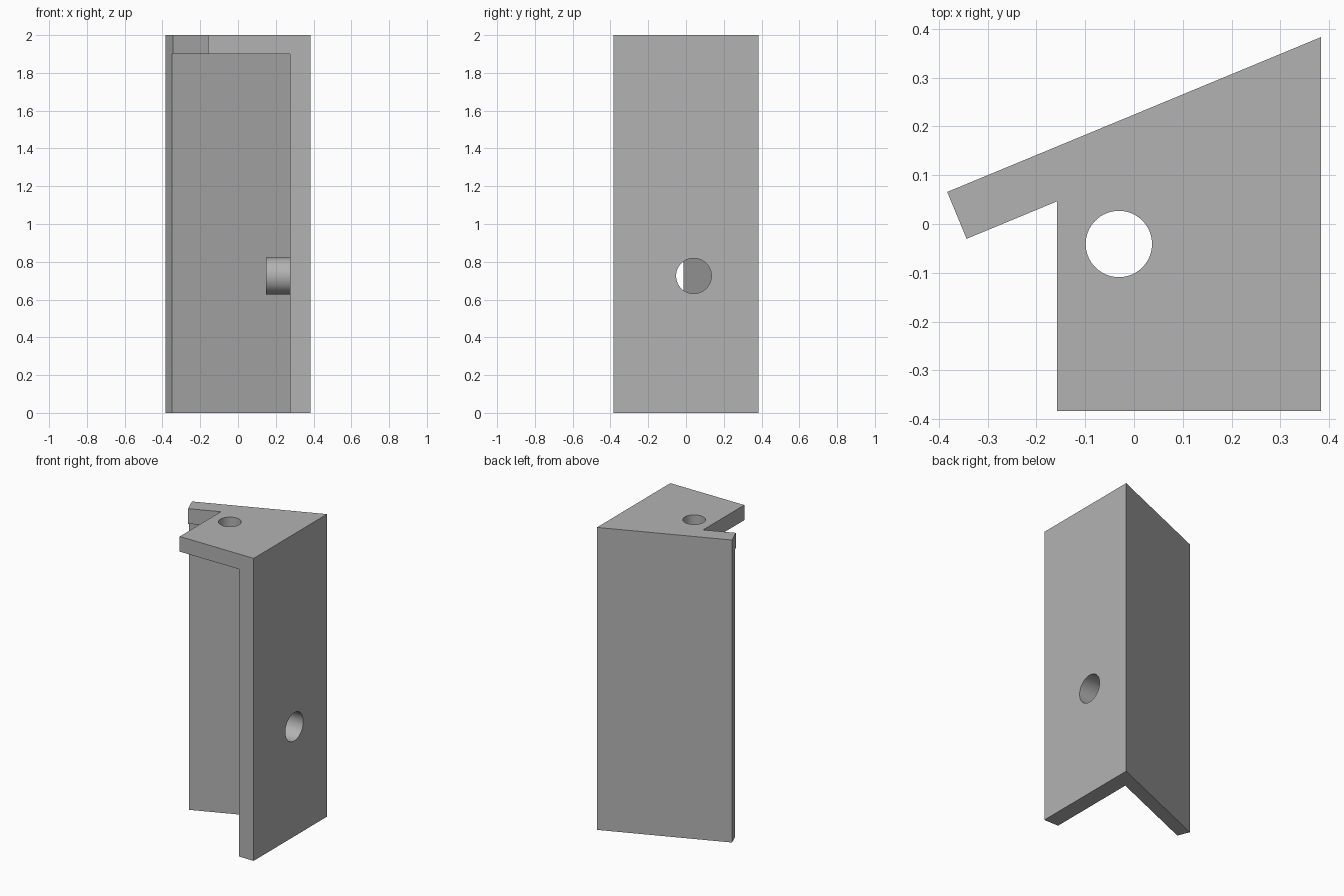
import bpy
import bmesh
from math import radians, sin, cos, tan
from mathutils import Matrix

if "Cube" in bpy.data.objects:
    bpy.data.objects.remove(bpy.data.objects["Cube"], do_unlink=True)

HALF = 0.383
HEIGHT = 2.0
TOP_THICK = 0.1
SIDE_THICK = 0.108
BACK_THICK = 0.085
ARM_THICK = 0.104
FRONT_X = -0.158
TILT = radians(22.5)

grey = bpy.data.materials.new("plain grey")
grey.use_nodes = True
grey.diffuse_color = (0.45, 0.45, 0.45, 1)
grey.node_tree.nodes["Principled BSDF"].inputs["Base Color"].default_value = grey.diffuse_color


def add_object(name, bm):
    bmesh.ops.recalc_face_normals(bm, faces=bm.faces)
    mesh = bpy.data.meshes.new(name)
    bm.to_mesh(mesh)
    bm.free()
    mesh.materials.append(grey)
    obj = bpy.data.objects.new(name, mesh)
    bpy.context.collection.objects.link(obj)
    return obj


def extrude_profile(name, points, low, high):
    bm = bmesh.new()
    face = bm.faces.new([bm.verts.new((x, y, low)) for x, y in points])
    result = bmesh.ops.extrude_face_region(bm, geom=[face])
    verts = [v for v in result["geom"] if isinstance(v, bmesh.types.BMVert)]
    bmesh.ops.translate(bm, verts=verts, vec=(0, 0, high - low))
    return add_object(name, bm)


def cylinder(name, radius, depth, centre, axis="Z"):
    bm = bmesh.new()
    turn = Matrix.Rotation(radians(90), 4, "Y") if axis == "X" else Matrix()
    bmesh.ops.create_cone(bm, cap_ends=True, segments=64, radius1=radius, radius2=radius,
                          depth=depth, matrix=Matrix.Translation(centre) @ turn)
    return add_object(name, bm)


def combine(target, tool, operation):
    mod = target.modifiers.new(operation.lower(), "BOOLEAN")
    mod.operation = operation
    mod.solver = "EXACT"
    mod.object = tool
    bpy.context.view_layer.objects.active = target
    bpy.ops.object.modifier_apply(modifier=mod.name)
    bpy.data.objects.remove(tool, do_unlink=True)


def back_y(x, thick=0.0):
    # slanted back plane, moved inward by a thickness
    return HALF - (HALF - x) * tan(TILT) - thick / cos(TILT)


def end_point(thick):
    # square-cut free end of the slanted back
    return (-HALF + thick * sin(TILT), back_y(-HALF) - thick * cos(TILT))


# Upright angle: side wall and slanted back wall
inner_x = HALF - SIDE_THICK
bracket = extrude_profile("bracket", [
    (HALF, -HALF), (HALF, HALF), end_point(0), end_point(BACK_THICK),
    (inner_x, back_y(inner_x, BACK_THICK)), (inner_x, -HALF)], 0, HEIGHT)

# Top plate with its narrow arm along the back
top_plate = extrude_profile("top_plate", [
    (HALF, -HALF), (HALF, HALF), end_point(0), end_point(ARM_THICK),
    (FRONT_X, back_y(FRONT_X, ARM_THICK)), (FRONT_X, -HALF)], HEIGHT - TOP_THICK, HEIGHT)
combine(bracket, top_plate, "UNION")

# Thin sleeve on the inside of the side wall, then both bores
sleeve = cylinder("sleeve", 0.0975, 0.183, (0.2385, 0.041, 0.725), "X")
combine(bracket, sleeve, "UNION")
side_bore = cylinder("side_bore", 0.0935, 0.5, (0.3, 0.041, 0.725), "X")
combine(bracket, side_bore, "DIFFERENCE")
top_bore = cylinder("top_bore", 0.068, 0.3, (-0.031, -0.041, HEIGHT))
combine(bracket, top_bore, "DIFFERENCE")

bpy.ops.object.select_all(action="DESELECT")
bracket.select_set(True)
bpy.context.view_layer.objects.active = bracket
bpy.ops.object.shade_smooth_by_angle(angle=radians(20))
